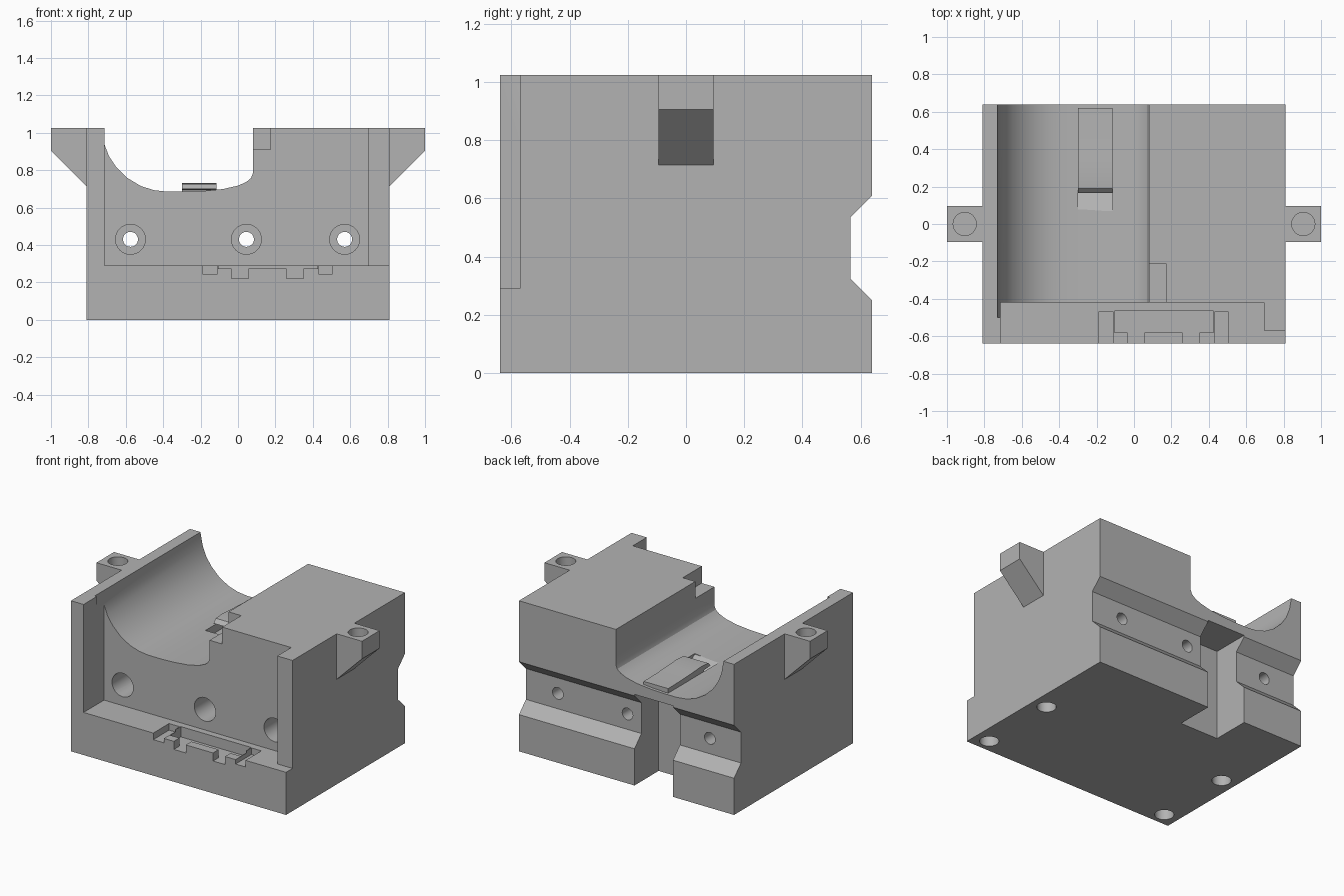
import bpy, bmesh
from mathutils import Vector

old = bpy.data.objects.get("Cube")
if old:
    bpy.data.objects.remove(old, do_unlink=True)

grey = bpy.data.materials.new("plain grey")
grey.use_nodes = True
grey.diffuse_color = (0.45, 0.45, 0.45, 1)
grey.node_tree.nodes["Principled BSDF"].inputs["Base Color"].default_value = grey.diffuse_color


def make(name, bm):
    bmesh.ops.recalc_face_normals(bm, faces=bm.faces)
    mesh = bpy.data.meshes.new(name)
    bm.to_mesh(mesh)
    bm.free()
    mesh.materials.append(grey)
    ob = bpy.data.objects.new(name, mesh)
    bpy.context.scene.collection.objects.link(ob)
    return ob


def prism(name, profile, axis, lo, hi):
    """Extrude a 2D profile along x (profile y,z) or y (profile x,z)."""
    bm = bmesh.new()
    place = (lambda p: (lo, p[0], p[1])) if axis == "x" else (lambda p: (p[0], lo, p[1]))
    face = bm.faces.new([bm.verts.new(place(p)) for p in profile])
    ext = bmesh.ops.extrude_face_region(bm, geom=[face])["geom"]
    move = Vector((hi - lo, 0, 0)) if axis == "x" else Vector((0, hi - lo, 0))
    bmesh.ops.translate(bm, vec=move, verts=[g for g in ext if isinstance(g, bmesh.types.BMVert)])
    return make(name, bm)


def box(name, x0, x1, y0, y1, z0, z1):
    return prism(name, [(x0, z0), (x1, z0), (x1, z1), (x0, z1)], "y", y0, y1)


def drill(x, y, z, r, depth, axis):
    """Cylinder centred on the point, along y or z."""
    bm = bmesh.new()
    bmesh.ops.create_cone(bm, cap_ends=True, segments=32, radius1=r, radius2=r, depth=depth)
    ob = make("drill", bm)
    ob.location = (x, y, z)
    if axis == "y":
        ob.rotation_euler.x = 1.5707963
    return ob


def cut(target, cutters):
    for c in cutters:
        c.hide_render = True
        mod = target.modifiers.new("cut", "BOOLEAN")
        mod.operation = "DIFFERENCE"
        mod.solver = "EXACT"
        mod.object = c
    bpy.context.view_layer.update()
    deps = bpy.context.evaluated_depsgraph_get()
    mesh = bpy.data.meshes.new_from_object(target.evaluated_get(deps))
    target.modifiers.clear()
    target.data = mesh
    for c in cutters:
        bpy.data.objects.remove(c, do_unlink=True)


# Main block with the dovetail groove along its back
body = prism("body", [(-0.64, 0), (0.64, 0), (0.64, 0.25), (0.565, 0.325), (0.565, 0.535),
                      (0.64, 0.61), (0.64, 1.025), (-0.64, 1.025)], "x", -0.81, 0.81)

# Curved trough
trough = [(-0.73, 1.1), (-0.73, 1.02), (-0.715, 0.94), (-0.69, 0.875), (-0.65, 0.815),
          (-0.59, 0.757), (-0.52, 0.715), (-0.45, 0.693), (-0.38, 0.685), (-0.28, 0.685),
          (-0.18, 0.689), (-0.08, 0.699), (0, 0.717), (0.045, 0.737), (0.07, 0.758),
          (0.08, 0.785), (0.08, 1.1)]
cutters = [
    prism("trough_cut", trough, "y", -0.5, 0.7),
    # Front recess, short side wall, corner notch, back slot
    box("recess_cut", -0.715, 0.695, -0.7, -0.42, 0.29, 1.1),
    box("wall_cut", 0.65, 0.9, -0.7, -0.57, 0.29, 1.1),
    box("notch_cut", 0.0, 0.175, -0.5, -0.215, 0.91, 1.1),
    box("slot_cut", -0.35, -0.06, 0.38, 0.7, -0.1, 0.62),
    # Ramped pocket ahead of the tongue
    prism("pocket_cut", [(0.07, 0.75), (0.07, 0.69), (0.17, 0.63), (0.26, 0.63), (0.26, 0.75)],
          "x", -0.3, -0.115),
    # Connector pocket in the front ledge
    box("shallow_cut", -0.15, 0.46, -0.7, -0.52, 0.275, 0.33),
    box("deep_cut", -0.105, 0.425, -0.58, -0.465, 0.22, 0.33),
]
for x0, x1, z in [(-0.19, -0.11, 0.245), (0.43, 0.505, 0.245),
                  (-0.035, 0.055, 0.22), (0.26, 0.35, 0.22)]:
    cutters.append(box("tooth_cut", x0, x1, -0.7, -0.47, z, 0.33))

# Counterbored holes from front to back
for x in (-0.575, 0.045, 0.57):
    cutters.append(drill(x, 0, 0.43, 0.04, 2, "y"))
    cutters.append(drill(x, -0.4, 0.43, 0.08, 0.5, "y"))

# Blind holes in the base
for x in (-0.705, 0.705):
    for y in (-0.55, 0):
        cutters.append(drill(x, y, 0, 0.06, 0.4, "z"))
cut(body, cutters)

# Side lugs with blind holes
lugs = []
for side, s in (("left", 1), ("right", -1)):
    lug = prism(side + "_lug", [(s * 0.81, 0.715), (s * 1.0, 0.905), (s * 1.0, 1.025),
                                (s * 0.81, 1.025)], "y", -0.095, 0.095)
    cut(lug, [drill(s * 0.905, 0, 1.025, 0.062, 0.2, "z")])
    lugs.append(lug)

# Spring tongue in the trough floor
tongue = prism("tongue", [(0.165, 0.7), (0.19, 0.725), (0.26, 0.73), (0.36, 0.724),
                          (0.48, 0.718), (0.62, 0.716), (0.62, 0.67), (0.235, 0.67),
                          (0.235, 0.695)], "x", -0.3, -0.115)

# Smooth only the curved surfaces
bpy.ops.object.select_all(action="DESELECT")
for ob in [body, tongue] + lugs:
    ob.select_set(True)
bpy.context.view_layer.objects.active = body
bpy.ops.object.shade_smooth_by_angle(angle=0.45)
